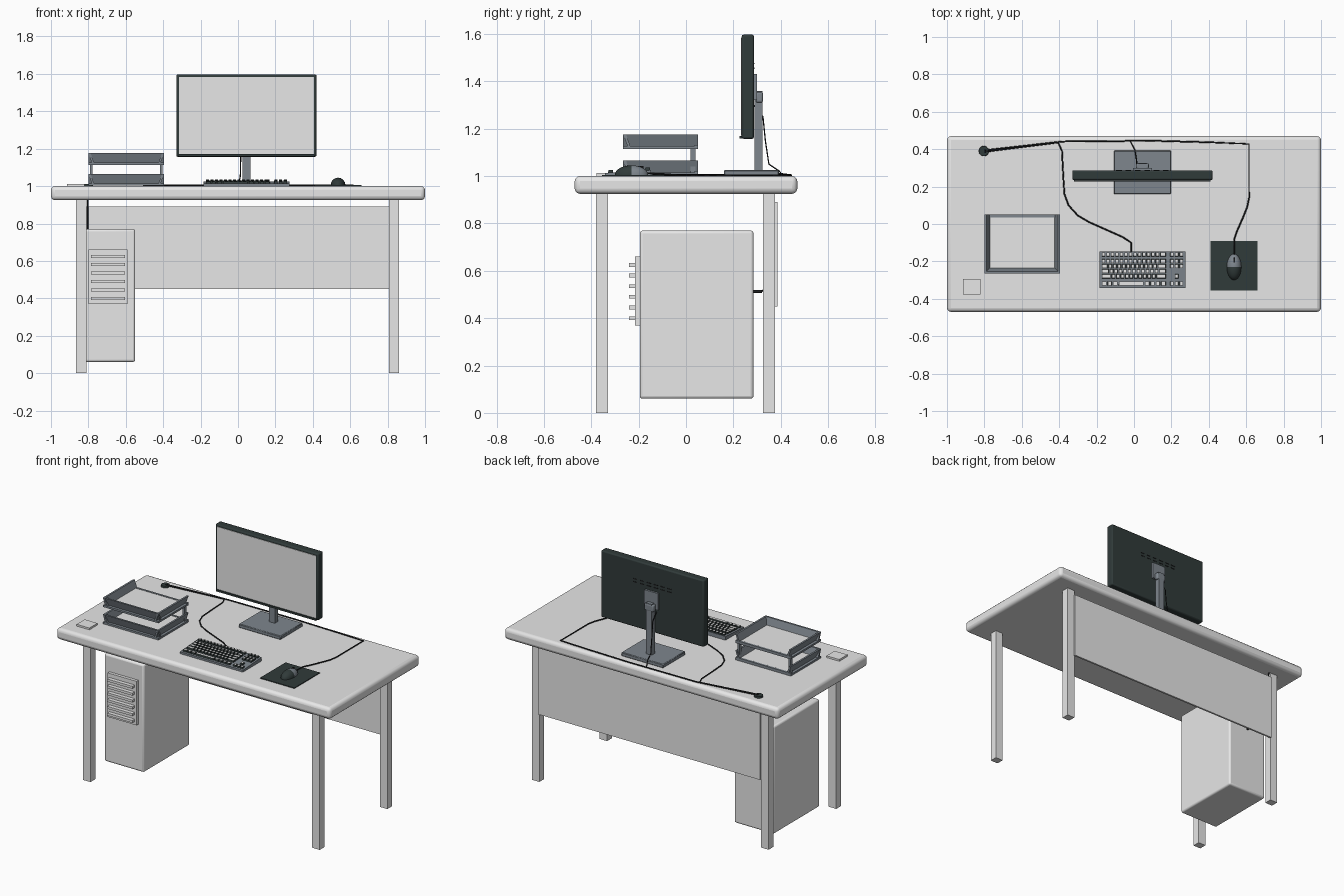
import bpy, bmesh, math
from mathutils import Vector

if "Cube" in bpy.data.objects:
    bpy.data.objects.remove(bpy.data.objects["Cube"])


def material(name, rgb):
    m = bpy.data.materials.new(name)
    m.diffuse_color = (*rgb, 1)
    m.use_nodes = True
    m.node_tree.nodes["Principled BSDF"].inputs["Base Color"].default_value = m.diffuse_color
    return m


LIGHT = material("light grey", (0.8, 0.8, 0.8))
SLATE = material("slate grey", (0.21, 0.24, 0.27))
DARK = material("dark green grey", (0.03, 0.043, 0.042))
BLACK = material("cable black", (0.012, 0.013, 0.014))


def finish(name, bm, *mats):
    bmesh.ops.recalc_face_normals(bm, faces=bm.faces)
    me = bpy.data.meshes.new(name)
    bm.to_mesh(me)
    bm.free()
    ob = bpy.data.objects.new(name, me)
    bpy.context.collection.objects.link(ob)
    for m in mats:
        me.materials.append(m)
    return ob


def add_box(bm, x, y, z):
    """Add a box given by its (min, max) ranges."""
    verts = bmesh.ops.create_cube(bm, size=1)["verts"]
    for v in verts:
        v.co = Vector([(r[0] + r[1]) / 2 + c * (r[1] - r[0])
                       for r, c in zip((x, y, z), v.co)])
    return verts


def smooth(ob):
    bpy.ops.object.select_all(action='DESELECT')
    ob.select_set(True)
    bpy.context.view_layer.objects.active = ob
    bpy.ops.object.shade_smooth_by_angle(angle=math.radians(35))


def box(name, x, y, z, mat, bevel=0, segs=3):
    bm = bmesh.new()
    add_box(bm, x, y, z)
    ob = finish(name, bm, mat)
    if bevel:
        mod = ob.modifiers.new("bevel", 'BEVEL')
        mod.width, mod.segments = bevel, segs
        smooth(ob)
    return ob


def prism(name, profile, x, mat):
    """Extrude a (y, z) profile along x."""
    bm = bmesh.new()
    a, b = [[bm.verts.new((px, *p)) for p in profile] for px in x]
    bm.faces.new(a)
    bm.faces.new(b)
    n = len(profile)
    for i in range(n):
        bm.faces.new((a[i], a[(i + 1) % n], b[(i + 1) % n], b[i]))
    return finish(name, bm, mat)


def cable(name, points, r=0.004, mat=BLACK):
    cu = bpy.data.curves.new(name, 'CURVE')
    cu.dimensions = '3D'
    cu.bevel_depth, cu.bevel_resolution = r, 1
    cu.use_fill_caps = True
    sp = cu.splines.new('POLY')
    sp.points.add(len(points) - 1)
    for p, co in zip(sp.points, points):
        p.co = (*co, 1)
    cu.materials.append(mat)
    ob = bpy.data.objects.new(name, cu)
    bpy.context.collection.objects.link(ob)


# Desk
box("desk_top", (-1, 1), (-0.47, 0.47), (0.925, 1.0), LIGHT, 0.022)
for xn, x in (("left", (-0.865, -0.81)), ("right", (0.807, 0.862))):
    for yn, y in (("front", (-0.38, -0.33)), ("back", (0.325, 0.375))):
        box(f"{yn}_{xn}_leg", x, y, (0, 0.93), LIGHT)
box("back_panel", (-0.81, 0.81), (0.374, 0.386), (0.45, 0.89), LIGHT)

# Computer case with front vent
box("computer_case", (-0.84, -0.55), (-0.195, 0.285), (0.06, 0.77), LIGHT, 0.012)
box("vent_panel", (-0.80, -0.59), (-0.215, -0.19), (0.37, 0.66), LIGHT)
bm = bmesh.new()
for i in range(6):
    z = 0.40 + i * 0.045
    add_box(bm, (-0.787, -0.603), (-0.24, -0.21), (z - 0.008, z + 0.008))
finish("vent_slats", bm, LIGHT)
cable("case_plug", [(-0.695, 0.28, 0.512), (-0.695, 0.32, 0.512)], 0.007)
cable("case_cable", [(-0.803, 0.39, 1.0), (-0.803, 0.365, 0.91), (-0.803, 0.36, 0.56),
                     (-0.78, 0.345, 0.525), (-0.695, 0.315, 0.512)])

# Monitor
X0, X1, Z0, Z1 = -0.33, 0.42, 1.157, 1.597
MX = (X0 + X1) / 2
box("monitor_body", (X0, X1), (0.235, 0.287), (Z0, Z1), DARK, 0.008, 2)
box("screen", (X0 + 0.014, X1 - 0.014), (0.232, 0.24), (Z0 + 0.014, Z1 - 0.014), LIGHT)
box("monitor_lower_lip", (X0 + 0.01, X1 - 0.01), (0.226, 0.24), (Z0 + 0.001, Z0 + 0.013), DARK)
bm = bmesh.new()
for i in range(6):
    x = MX - 0.125 + i * 0.05
    for z in (1.455, 1.475):
        add_box(bm, (x - 0.015, x + 0.015), (0.285, 0.289), (z - 0.003, z + 0.003))
finish("monitor_back_slots", bm, BLACK)

# Monitor stand
box("mount_plate", (MX - 0.05, MX + 0.05), (0.28, 0.30), (1.32, 1.43), SLATE)
box("mount_block", (MX - 0.034, MX + 0.034), (0.295, 0.325), (1.31, 1.355), SLATE, 0.008)
box("stand_column", (MX - 0.021, MX + 0.021), (0.29, 0.324), (1.02, 1.36), SLATE)
box("stand_base", (MX - 0.153, MX + 0.153), (0.16, 0.392), (1.0, 1.025), SLATE, 0.004, 1)

# Two stacked letter trays with paper, joined by rear posts
TX0, TX1, TY0, TY1 = -0.80, -0.395, -0.265, 0.05
for level, z in (("lower", 1.003), ("upper", 1.114)):
    bm = bmesh.new()
    add_box(bm, (TX0, TX1), (TY0, TY1), (z, z + 0.012))
    walls = [((TX0, TX0 + 0.012), (TY0, TY1), (0.02, 0)),
             ((TX1 - 0.012, TX1), (TY0, TY1), (-0.02, 0)),
             ((TX0, TX1), (TY0, TY0 + 0.012), (0, 0.02))]
    for x, y, lean in walls:
        for v in add_box(bm, x, y, (z + 0.006, z + 0.062)):
            if v.co.z < z + 0.03:   # walls lean outward toward the rim
                v.co.x += lean[0] if lean[0] else 0
                v.co.y += lean[1]
    add_box(bm, (TX0, TX1), (TY1 - 0.014, TY1), (z, z + 0.018))
    finish(f"{level}_tray", bm, SLATE)
    box(f"{level}_tray_paper", (TX0 + 0.03, TX1 - 0.03), (TY0 + 0.03, TY1 - 0.016),
        (z + 0.01, z + 0.017), LIGHT)
for n, x in (("left", TX0 + 0.016), ("right", TX1 - 0.016)):
    box(f"tray_post_{n}", (x - 0.007, x + 0.007), (0.02, 0.04), (1.01, 1.118), SLATE)

# Note pad
box("note_pad", (-0.913, -0.82), (-0.377, -0.293), (0.998, 1.012), LIGHT)

# Keyboard: wedge base and rows of keys with light tops
KY0, KY1 = -0.342, -0.147


def key_z(y):
    return 1.013 + 0.012 * (y - KY0) / (KY1 - KY0)


prism("keyboard_base", [(KY0, 1.0), (KY1, 1.0), (KY1, key_z(KY1)), (KY0, key_z(KY0))],
      (-0.185, 0.275), SLATE)
bm = bmesh.new()


def key(x0, x1, y):
    z = key_z(y)
    for v in add_box(bm, (x0 + 0.0025, x1 - 0.0025), (y - 0.0115, y + 0.0115), (z - 0.004, z + 0.011)):
        if v.co.z > z:
            v.co.x += 0.002 if v.co.x < (x0 + x1) / 2 else -0.002
            v.co.y += 0.002 if v.co.y < y else -0.002


ROWS = [-0.162, -0.198, -0.225, -0.252, -0.279, -0.318]
MAIN0, MAIN1, NAV0, STEP = -0.175, 0.173, 0.19, 0.0252
for r, y in enumerate(ROWS):
    if r == 5:      # bottom row with the long bar
        cuts = [0, 0.09, 0.17, 0.26, 0.66, 0.75, 0.83, 0.91, 1]
    else:           # staggered rows
        first = (1, 1, 1.5, 1.8, 2.2)[r]
        cuts = [0] + [(first + i) / 14.5 for i in range(13 - r // 2)] + [1]
    w = MAIN1 - MAIN0
    for a, b in zip(cuts, cuts[1:]):
        key(MAIN0 + a * w, MAIN0 + b * w, y)
    for c in ((0, 1, 2), (0, 1, 2), (0, 1, 2), (), (1,), (0, 1, 2))[r]:
        key(NAV0 + c * STEP, NAV0 + (c + 1) * STEP, y)
bmesh.ops.recalc_face_normals(bm, faces=bm.faces)
for f in bm.faces:
    f.material_index = 1 if f.normal.z > 0.9 else 0
finish("keyboard_keys", bm, DARK, LIGHT)

# Mouse pad and mouse
box("mouse_pad", (0.41, 0.66), (-0.355, -0.09), (0.998, 1.005), DARK)
bm = bmesh.new()
bmesh.ops.create_uvsphere(bm, u_segments=24, v_segments=16, radius=1)
bmesh.ops.bisect_plane(bm, geom=bm.verts[:] + bm.edges[:] + bm.faces[:],
                       plane_co=(0, 0, 0), plane_no=(0, 0, 1), clear_inner=True)
bmesh.ops.holes_fill(bm, edges=[e for e in bm.edges if e.is_boundary])
for f in bm.faces:
    f.material_index = 1 if f.calc_center_median().y > 0 else 0
for v in bm.verts:
    v.co = Vector((0.535 + v.co.x * 0.039, -0.23 + v.co.y * 0.07, 1.005 + v.co.z * 0.04))
smooth(finish("mouse", bm, DARK, SLATE))
box("mouse_wheel", (0.531, 0.539), (-0.205, -0.18), (1.02, 1.043), BLACK)

# Cable outlet and cables lying on the desk
bm = bmesh.new()
bmesh.ops.create_cone(bm, segments=20, radius1=0.028, radius2=0.026, depth=0.014, cap_ends=True)
bmesh.ops.translate(bm, verts=bm.verts, vec=(-0.803, 0.39, 1.004))
finish("cable_outlet", bm, DARK)
ZC = 1.004
cable("mouse_cable", [(0.535, -0.165, 1.012), (0.535, -0.085, 1.008), (0.55, -0.04, ZC),
                      (0.585, 0.04, ZC), (0.605, 0.09, ZC), (0.615, 0.14, ZC), (0.615, 0.428, ZC),
                      (0.4, 0.437, ZC), (0.1, 0.445, ZC), (-0.38, 0.441, ZC), (-0.8, 0.394, 1.01)])
cable("keyboard_cable", [(-0.015, -0.15, 1.01), (-0.015, -0.10, ZC), (-0.06, -0.07, ZC),
                         (-0.15, -0.03, ZC), (-0.24, 0.01, ZC), (-0.30, 0.045, ZC),
                         (-0.35, 0.10, ZC), (-0.372, 0.16, ZC), (-0.378, 0.25, ZC),
                         (-0.385, 0.39, ZC), (-0.405, 0.435, ZC), (-0.8, 0.386, 1.01)])
cable("monitor_cable", [(0.015, 0.285, 1.30), (0.015, 0.325, 1.25), (0.015, 0.335, 1.15),
                        (0.012, 0.35, 1.05), (0.005, 0.395, 1.02), (0, 0.405, ZC), (-0.02, 0.443, ZC)], 0.003)
